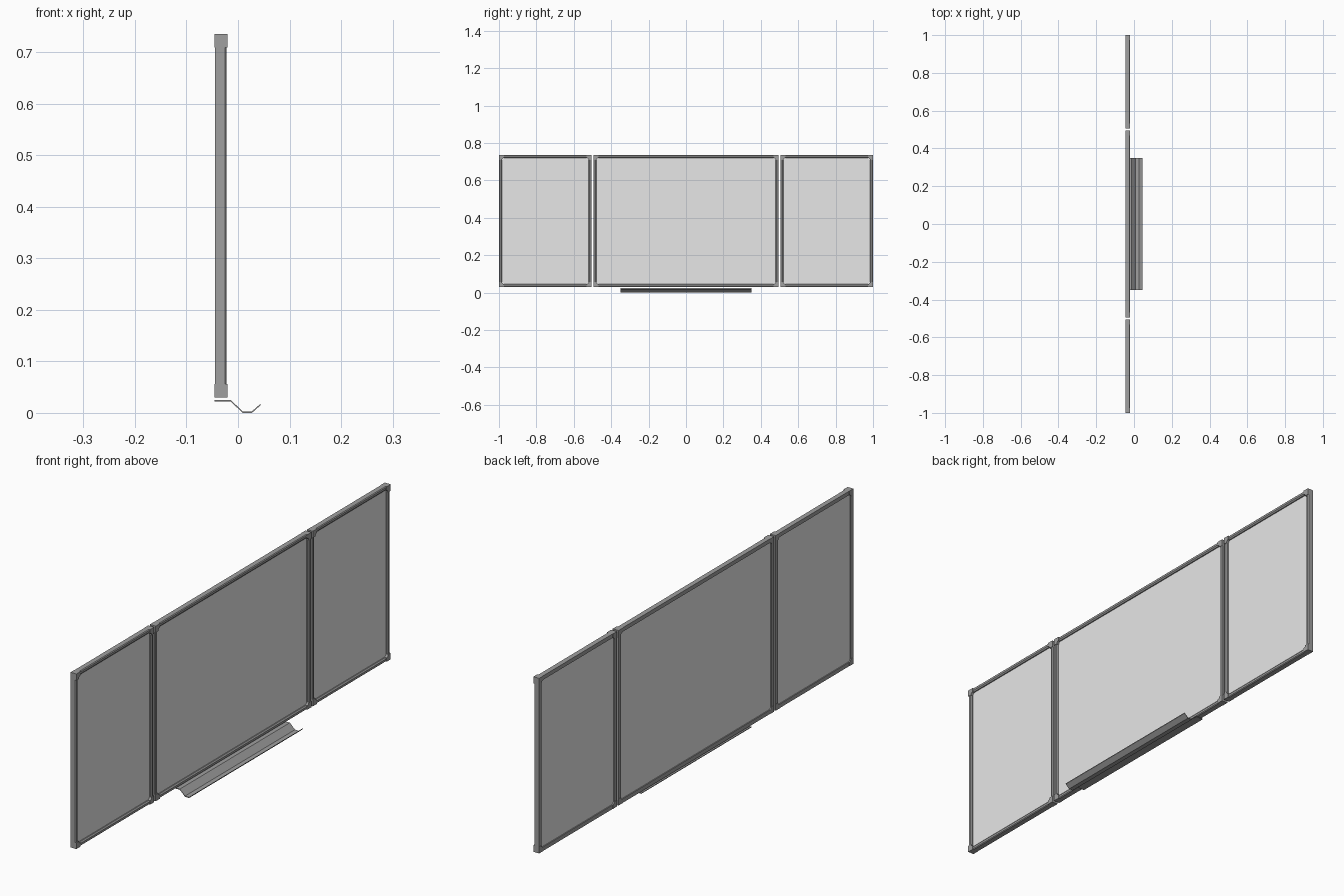
import bpy
import bmesh
import math
from mathutils import Vector

cube = bpy.data.objects.get("Cube")
if cube:
    bpy.data.objects.remove(cube, do_unlink=True)


def make_material(name, grey):
    mat = bpy.data.materials.new(name)
    mat.use_nodes = True
    colour = (grey, grey, grey, 1)
    mat.diffuse_color = colour
    mat.node_tree.nodes["Principled BSDF"].inputs["Base Color"].default_value = colour
    return mat


board_grey = make_material("light grey board", 0.8)
frame_grey = make_material("dark grey frame", 0.35)

BACK, FRONT = -0.045, -0.022      # rail depth along x
BOTTOM, TOP = 0.03, 0.735
RAIL, CAP = 0.016, 0.026          # rail width and corner cap size
GAP = 0.005                       # half the gap between boards


def prism(name, points, offset, mat):
    """Extrude a closed loop of 3D points along an offset."""
    bm = bmesh.new()
    face = bm.faces.new([bm.verts.new(p) for p in points])
    new = bmesh.ops.extrude_face_region(bm, geom=[face])["geom"]
    bmesh.ops.translate(bm, vec=Vector(offset),
                        verts=[v for v in new if isinstance(v, bmesh.types.BMVert)])
    bmesh.ops.recalc_face_normals(bm, faces=bm.faces[:])
    mesh = bpy.data.meshes.new(name)
    bm.to_mesh(mesh)
    bm.free()
    mesh.materials.append(mat)
    obj = bpy.data.objects.new(name, mesh)
    bpy.context.collection.objects.link(obj)
    return obj


# Rail section: distance in from the outer edge, depth
rail_section = [(0, BACK), (0, FRONT - 0.003), (0.003, FRONT),
                (RAIL - 0.005, FRONT), (RAIL, FRONT - 0.004), (RAIL, BACK)]

# Corner cap outline with a rounded inner corner
radius = CAP - RAIL
cap_outline = [(0, 0), (CAP, 0)]
for i in range(7):
    a = math.radians(15 * i)
    cap_outline.append((CAP - radius * math.sin(a), CAP - radius * math.cos(a)))
cap_outline.append((0, CAP))


def framed_board(prefix, y0, y1):
    # Writing surface
    inset = RAIL - 0.003
    prism(prefix + "_board",
          [(-0.041, y, z) for y, z in ((y0 + inset, BOTTOM + inset), (y1 - inset, BOTTOM + inset),
                                       (y1 - inset, TOP - inset), (y0 + inset, TOP - inset))],
          (0.011, 0, 0), board_grey)
    # Upright rails
    for side, y, s in (("right", y0, 1), ("left", y1, -1)):
        prism(f"{prefix}_{side}_rail",
              [(x, y + s * d, BOTTOM + CAP) for d, x in rail_section],
              (0, 0, TOP - BOTTOM - 2 * CAP), frame_grey)
    # Top and bottom rails
    for level, z, s in (("bottom", BOTTOM, 1), ("top", TOP, -1)):
        prism(f"{prefix}_{level}_rail",
              [(x, y0 + CAP, z + s * d) for d, x in rail_section],
              (0, y1 - y0 - 2 * CAP, 0), frame_grey)
        # Corner caps
        for side, y, t in (("right", y0, 1), ("left", y1, -1)):
            prism(f"{prefix}_{level}_{side}_cap",
                  [(BACK - 0.001, y + t * u, z + s * v) for u, v in cap_outline],
                  (FRONT - BACK + 0.003, 0, 0), frame_grey)


framed_board("right_wing", -1, -0.5 - GAP)
framed_board("centre", -0.5 + GAP, 0.5 - GAP)
framed_board("left_wing", 0.5 + GAP, 1)

# Folded sheet tray below the centre board
fold = [(-0.046, 0.025), (-0.014, 0.025), (0.009, 0.003), (0.027, 0.003), (0.044, 0.018)]
loop = fold + [(x, z - 0.003) for x, z in reversed(fold)]
prism("pen_tray", [(x, -0.35, z) for x, z in loop], (0, 0.7, 0), frame_grey)
